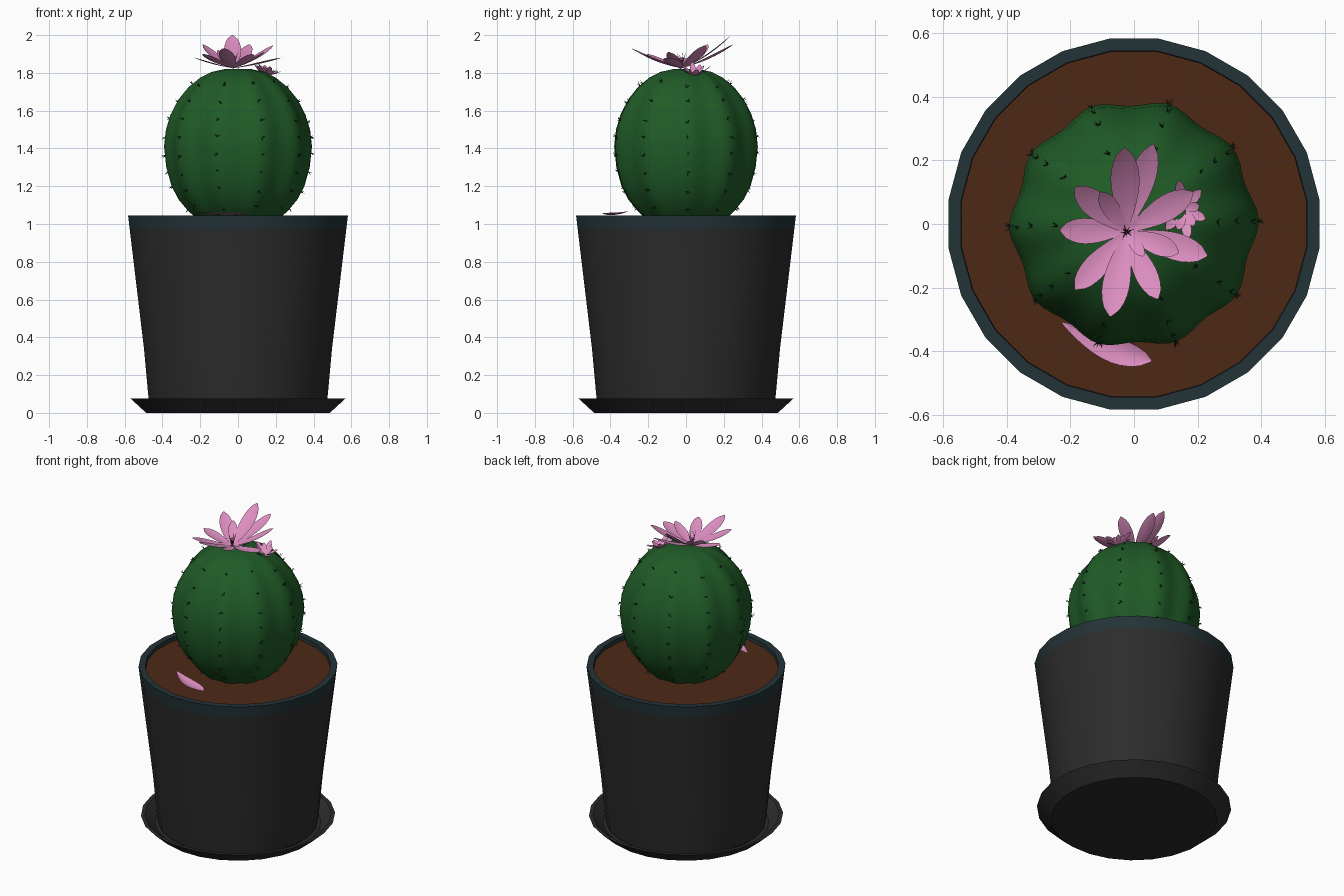
import bpy, bmesh, math, random
from mathutils import Vector

if "Cube" in bpy.data.objects:
    bpy.data.objects.remove(bpy.data.objects["Cube"])

random.seed(4)


def material(name, rgb):
    m = bpy.data.materials.new(name)
    m.diffuse_color = (*rgb, 1)
    m.use_nodes = True
    m.node_tree.nodes["Principled BSDF"].inputs["Base Color"].default_value = m.diffuse_color
    return m


CHARCOAL = material("charcoal", (0.025, 0.025, 0.025))
SLATE = material("slate", (0.017, 0.033, 0.038))
SOIL = material("soil", (0.075, 0.022, 0.008))
GREEN = material("green", (0.014, 0.105, 0.02))
SPINE = material("spine", (0.012, 0.03, 0.014))
PINK = material("pink", (0.72, 0.27, 0.53))
STAMEN = material("stamen", (0.12, 0.04, 0.08))


def finish(name, bm, mat, angle=35):
    me = bpy.data.meshes.new(name)
    bm.to_mesh(me)
    bm.free()
    ob = bpy.data.objects.new(name, me)
    bpy.context.collection.objects.link(ob)
    me.materials.append(mat)
    bpy.ops.object.select_all(action='DESELECT')
    ob.select_set(True)
    bpy.context.view_layer.objects.active = ob
    bpy.ops.object.shade_smooth_by_angle(angle=math.radians(angle))
    return ob


def lathe(name, profile, mat, n=24, radius=lambda a, z: 1.0, angle=35):
    """Revolve (r, z) points about z; radius() modulates the section."""
    bm = bmesh.new()
    rings = []
    for r, z in profile:
        if r == 0:
            rings.append([bm.verts.new((0, 0, z))] * n)
            continue
        ring = []
        for i in range(n):
            a = 2 * math.pi * (i + 0.5) / n
            k = r * radius(a, z)
            ring.append(bm.verts.new((k * math.cos(a), k * math.sin(a), z)))
        rings.append(ring)
    for lo, hi in zip(rings, rings[1:]):
        for i in range(n):
            j = (i + 1) % n
            bm.faces.new(list(dict.fromkeys((lo[i], lo[j], hi[j], hi[i]))))
    bmesh.ops.recalc_face_normals(bm, faces=bm.faces)
    return finish(name, bm, mat, angle)


# Saucer, pot, rim and soil
lathe("saucer", [(0, 0), (0.49, 0), (0.573, 0.075), (0.55, 0.075), (0.49, 0.025), (0, 0.025)], CHARCOAL)
lathe("pot", [(0, 0.03), (0.47, 0.03), (0.478, 0.08), (0.502, 0.34), (0.578, 0.97)], CHARCOAL)
lathe("pot_rim", [(0.578, 0.97), (0.587, 1.045), (0.548, 1.045), (0.545, 1.0)], SLATE)
lathe("soil", [(0.546, 1.02), (0, 1.02)], SOIL)

# Ribbed cactus body
BODY = [(0.15, 0.98), (0.21, 1.02), (0.265, 1.07), (0.315, 1.13), (0.352, 1.2), (0.38, 1.3), (0.392, 1.41),
        (0.382, 1.5), (0.357, 1.58), (0.315, 1.66), (0.262, 1.725), (0.2, 1.775), (0.14, 1.805),
        (0.07, 1.82), (0, 1.822)]
RIBS = 10
RIB_TURN = math.radians(1.5)


def rib(a, z):
    crest = abs(math.cos(RIBS * (a - RIB_TURN) / 2))
    return 0.945 + 0.055 * crest ** 2


lathe("cactus", BODY, GREEN, 80, rib, 60)

# Small spine clusters along every rib crest
bm = bmesh.new()


def spike(bm, base, direction, length, thick):
    d = direction.normalized()
    u = d.orthogonal().normalized()
    v = d.cross(u)
    ring = [bm.verts.new(base + thick * (u * math.cos(k * 2.094) + v * math.sin(k * 2.094))) for k in range(3)]
    tip = bm.verts.new(base + d * length)
    for k in range(3):
        bm.faces.new((ring[k], ring[(k + 1) % 3], tip))


for i in range(RIBS):
    a = RIB_TURN + 2 * math.pi * i / RIBS
    for s in range(8):
        z = 1.09 + s * 0.092 + random.uniform(-0.015, 0.015)
        for (r0, z0), (r1, z1) in zip(BODY, BODY[1:]):
            if z0 <= z <= z1:
                r = r0 + (r1 - r0) * (z - z0) / (z1 - z0)
                break
        out = Vector((math.cos(a), math.sin(a), 0))
        side = Vector((-math.sin(a), math.cos(a), 0))
        nrm = (out * r + Vector((0, 0, z - 1.42))).normalized()
        for k in range(4):
            lean = side * random.uniform(-0.9, 0.9) + Vector((0, 0, random.uniform(-0.7, 0.7)))
            spike(bm, out * (r - 0.004) + Vector((0, 0, z)), nrm + lean, random.uniform(0.018, 0.03), 0.003)
finish("spines", bm, SPINE)


def petal(bm, base, tip, width, sag=0.3, bow=0.0, cup=0.15, n=10):
    """Cupped sheet swept along a bent path from base to tip."""
    base, tip = Vector(base), Vector(tip)
    run = tip - base
    side = Vector((-run.y, run.x, 0)).normalized()
    mid = base + Vector((run.x * 0.55, run.y * 0.55, run.z * sag)) + side * bow
    rows = []
    for i in range(n + 1):
        t = i / n
        p = base * (1 - t) ** 2 + mid * 2 * t * (1 - t) + tip * t * t
        w = width / 2 * max(math.sin(math.pi * t ** 1.35), 0) ** 0.65 + 0.003
        rows.append([bm.verts.new(p + side * w * s + Vector((0, 0, cup * w * s * s))) for s in (-1, -0.5, 0, 0.5, 1)])
    for lo, hi in zip(rows, rows[1:]):
        for k in range(4):
            bm.faces.new((lo[k], lo[k + 1], hi[k + 1], hi[k]))


# Large flower: tip x, y, z and width of each petal
C = Vector((-0.025, -0.025, 1.825))
TIPS = [(-0.03, 0.24, 2.0, 0.085), (0.06, 0.25, 1.95, 0.075), (0.185, 0.1, 1.945, 0.075),
        (0.23, -0.1, 1.88, 0.08), (0.14, -0.09, 1.91, 0.06), (0.075, -0.235, 1.9, 0.065),
        (-0.075, -0.29, 1.93, 0.08), (-0.185, -0.205, 1.9, 0.07), (-0.232, -0.02, 1.88, 0.075),
        (-0.185, 0.115, 1.95, 0.075), (-0.105, 0.1, 1.92, 0.05), (0.03, -0.1, 1.87, 0.03)]
bm = bmesh.new()
for x, y, z, w in TIPS:
    petal(bm, C, (x, y, z), w)
finish("large_flower", bm, PINK, 60)

# Small flower beside it
S = Vector((0.155, 0.045, 1.785))
bm = bmesh.new()
for i in range(12):
    a = 2 * math.pi * i / 12 + 0.2
    l = 0.06 + 0.025 * (i % 2)
    up = 0.04 - 0.02 * math.cos(a) + 0.012 * (i % 3 == 0)
    petal(bm, S, S + Vector((l * 0.85 * math.cos(a), l * 1.1 * math.sin(a), up)), 0.026, n=6)
finish("small_flower", bm, PINK, 60)

# Stamens in the large flower
bm = bmesh.new()
for i in range(9):
    a = 2.4 * i
    spike(bm, C, Vector((0.3 * math.cos(a), 0.3 * math.sin(a), 1)), 0.06 + 0.005 * i, 0.004)
finish("stamens", bm, STAMEN)

# Fallen petal resting on the soil
bm = bmesh.new()
petal(bm, (-0.225, -0.31, 1.065), (0.055, -0.43, 1.055), 0.075, sag=3.0, bow=-0.03, cup=0.3)
finish("fallen_petal", bm, PINK, 60)
